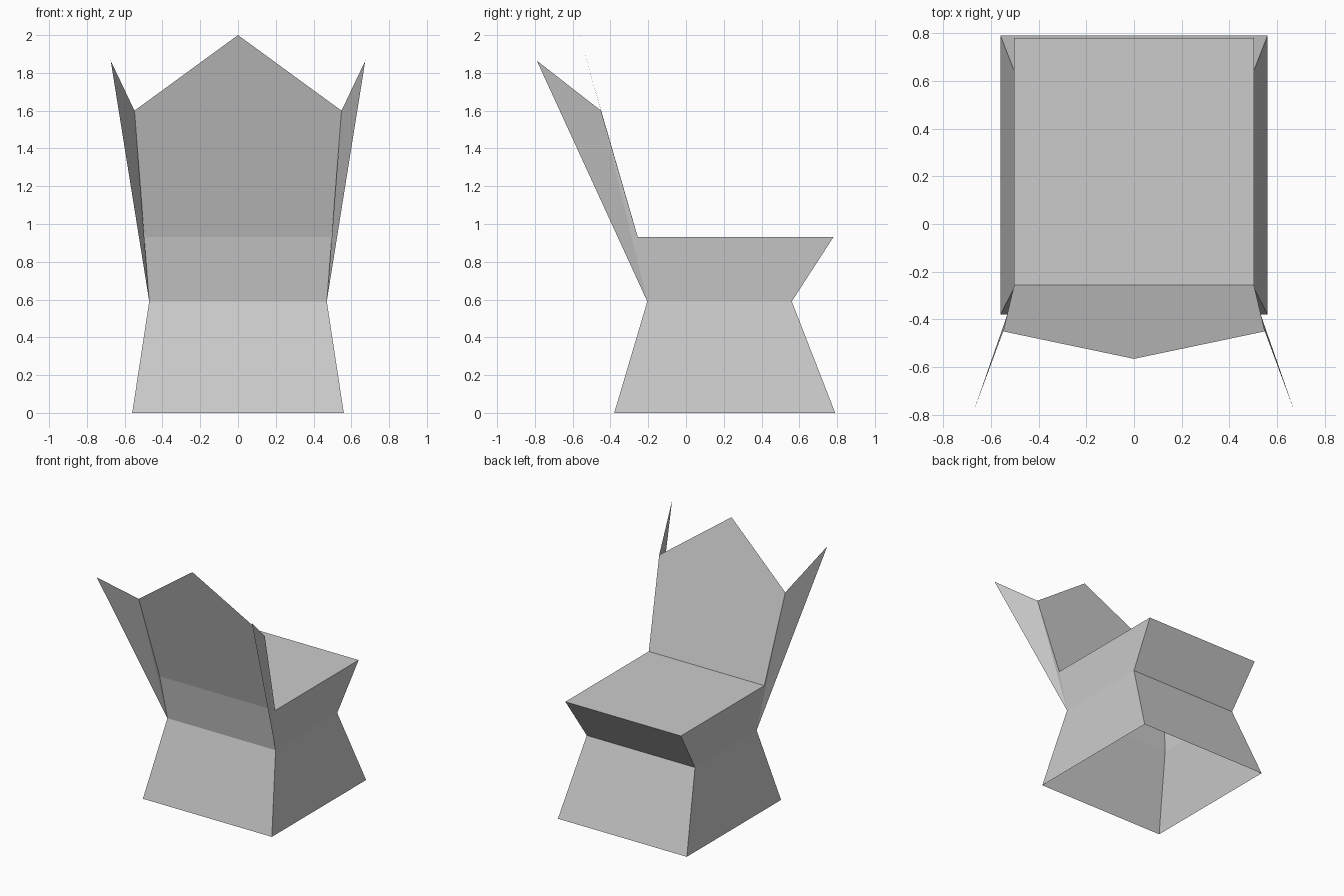
import bpy

cube = bpy.data.objects.get("Cube")
if cube:
    bpy.data.objects.remove(cube, do_unlink=True)

# One plain grey for the whole chair
GREY = (0.6, 0.6, 0.6, 1.0)
grey = bpy.data.materials.new("plain grey")
grey.use_nodes = True
grey.diffuse_color = GREY
for node in grey.node_tree.nodes:
    if node.type == "BSDF_PRINCIPLED":
        node.inputs["Base Color"].default_value = GREY


def make_part(name, verts, faces):
    mesh = bpy.data.meshes.new(name)
    mesh.from_pydata(verts, [], faces)
    mesh.materials.append(grey)
    obj = bpy.data.objects.new(name, mesh)
    bpy.context.collection.objects.link(obj)
    return obj


def ring(half_width, rear, front, z):
    """Rectangular outline, counter-clockwise from above."""
    return [(-half_width, rear, z), (half_width, rear, z),
            (half_width, front, z), (-half_width, front, z)]


def walls(sides):
    return [(i, (i + 1) % 4, (i + 1) % 4 + 4, i + 4) for i in sides]


floor = ring(0.56, -0.38, 0.79, 0)
waist = ring(0.47, -0.205, 0.56, 0.59)
seat = ring(0.502, -0.255, 0.78, 0.93)

# Open-bottomed pedestal tapering up to the waist
make_part("pedestal", floor + waist, walls(range(4)))

# Seat flaring out from the waist; its rear wall belongs to the backrest
make_part("seat", waist + seat, walls((1, 2, 3)) + [(4, 5, 6, 7)])

# Thin pointed backrest, rising from the waist past the seat
left_top = (0.548, -0.45, 1.6)
right_top = (-0.548, -0.45, 1.6)
peak = (0, -0.565, 2.0)
make_part("backrest", waist[:2] + seat[:2] + [left_top, right_top, peak],
          [(0, 1, 3, 2), (2, 3, 4, 6, 5)])

# Swept wings along both backrest edges
tip = (0.674, -0.79, 1.865)
wing = make_part("wings", [waist[1], seat[1], left_top, tip],
                 [(0, 2, 3), (0, 1, 2)])
wing.modifiers.new("both_sides", "MIRROR").use_mirror_merge = False
